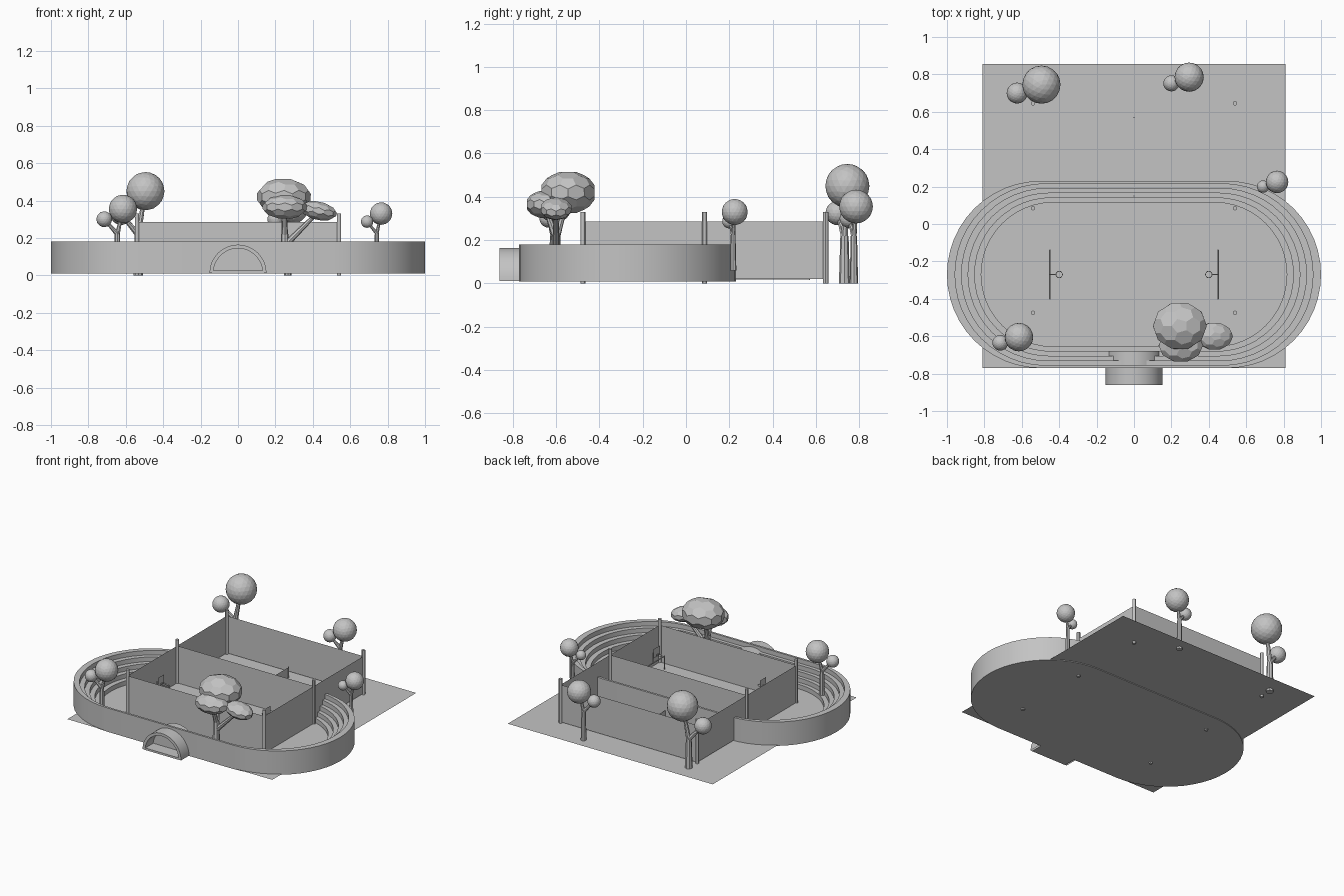
import bpy, bmesh, math
from mathutils import Vector, Matrix

cube = bpy.data.objects.get("Cube")
if cube:
    bpy.data.objects.remove(cube)

grey = bpy.data.materials.new("plain grey")
grey.diffuse_color = (0.55, 0.55, 0.55, 1)
grey.use_nodes = True
grey.node_tree.nodes["Principled BSDF"].inputs["Base Color"].default_value = (0.55, 0.55, 0.55, 1)


def finish(name, bm, smooth=False):
    mesh = bpy.data.meshes.new(name)
    bm.to_mesh(mesh)
    bm.free()
    mesh.materials.append(grey)
    ob = bpy.data.objects.new(name, mesh)
    bpy.context.collection.objects.link(ob)
    if smooth:
        bpy.ops.object.select_all(action='DESELECT')
        ob.select_set(True)
        bpy.context.view_layer.objects.active = ob
        bpy.ops.object.shade_smooth_by_angle(angle=math.radians(30))
    return ob


def sheet(name, points):
    bm = bmesh.new()
    bm.faces.new([bm.verts.new(p) for p in points])
    return finish(name, bm)


def fence(name, a, b, low, high):
    return sheet(name, [(*a, low), (*b, low), (*b, high), (*a, high)])


def add_rod(bm, a, b, r1, r2, sides=8):
    a, b = Vector(a), Vector(b)
    turn = (b - a).to_track_quat('Z', 'Y').to_matrix().to_4x4()
    bmesh.ops.create_cone(bm, cap_ends=True, segments=sides, radius1=r1, radius2=r2,
                          depth=(b - a).length, matrix=Matrix.Translation((a + b) / 2) @ turn)


def rods(name, paths, r1, r2=None, sides=8):
    bm = bmesh.new()
    for a, b in paths:
        add_rod(bm, a, b, r1, r2 or r1, sides)
    return finish(name, bm, True)


def ball(name, centre, radius):
    bm = bmesh.new()
    bmesh.ops.create_icosphere(bm, subdivisions=3, radius=radius,
                               matrix=Matrix.Translation(centre))
    return finish(name, bm)


def faceted_crown(name, centre, size, tilt=0):
    # Broad five and six sided facets
    ico = bmesh.new()
    bmesh.ops.create_icosphere(ico, subdivisions=2, radius=1)
    bm = bmesh.new()
    for f in ico.faces:
        bm.verts.new(f.calc_center_median().normalized())
    ico.free()
    bmesh.ops.convex_hull(bm, input=bm.verts[:])
    bmesh.ops.dissolve_limit(bm, angle_limit=math.radians(12), verts=bm.verts[:], edges=bm.edges[:])
    place = Matrix.Translation(centre) @ Matrix.Rotation(tilt, 4, 'Y') @ Matrix.Diagonal((*size, 1))
    bmesh.ops.transform(bm, matrix=place, verts=bm.verts[:])
    return finish(name, bm)


# Stepped bowl: loops of an oval joined into risers and treads
CY = -0.27


def oval(bm, half_x, half_y, z, n=24):
    ring = []
    for side, start in ((1, -math.pi / 2), (-1, math.pi / 2)):
        for i in range(n + 1):
            t = start + math.pi * i / n
            ring.append(bm.verts.new((side * (half_x - half_y) + half_y * math.cos(t),
                                      CY + half_y * math.sin(t), z)))
    return ring


bm = bmesh.new()
loops = [oval(bm, 1, 0.5, 0.01), oval(bm, 1, 0.5, 0.18)]
STEPS = 5
z = 0.18
for i in range(STEPS):
    k = i / (STEPS - 1)
    half_x, half_y = 0.957 - 0.14 * k, 0.485 - 0.1 * k
    loops.append(oval(bm, half_x, half_y, z))
    z -= 0.16 / STEPS
    loops.append(oval(bm, half_x, half_y, z))
for a, b in zip(loops, loops[1:]):
    for i in range(len(a)):
        j = (i + 1) % len(a)
        bm.faces.new((a[i], a[j], b[j], b[i]))
bm.faces.new(loops[0][::-1])
bm.faces.new(loops[-1])
finish("stepped_bowl", bm, True)

sheet("ground", [(-0.81, -0.77, 0.015), (0.81, -0.77, 0.015),
                 (0.81, 0.855, 0.015), (-0.81, 0.855, 0.015)])

# Arched entrance passing through the bowl wall
bm = bmesh.new()
N = 24
rows = []
for radius, y in ((0.152, -0.86), (0.152, -0.68), (0.132, -0.68), (0.132, -0.86)):
    rows.append([bm.verts.new((radius * math.cos(math.pi * i / N), y,
                               0.012 + radius * math.sin(math.pi * i / N))) for i in range(N + 1)])
for k in range(4):
    a, b = rows[k], rows[(k + 1) % 4]
    for i in range(N):
        bm.faces.new((a[i], a[i + 1], b[i + 1], b[i]))
bmesh.ops.recalc_face_normals(bm, faces=bm.faces[:])
finish("entrance_arch", bm, True)
bm = bmesh.new()
bmesh.ops.create_cube(bm, size=1, matrix=Matrix.Translation((0, -0.77, 0.018))
                      @ Matrix.Diagonal((0.28, 0.18, 0.014, 1)))
finish("entrance_floor", bm)

# Court fences and their posts
W, YS = 0.54, (-0.475, 0.085, 0.645)
for label, y in zip(("front", "middle", "back"), YS):
    fence(label + "_fence", (-W, y), (W, y), 0.02, 0.285)
    for side, x in (("left", W), ("right", -W)):
        rods(f"{label}_{side}_post", [((x, y, 0), (x, y, 0.33))], 0.012, sides=12)
for side, x in (("left", W), ("right", -W)):
    fence(side + "_fence", (x, YS[0]), (x, YS[2]), 0.02, 0.285)

# Net of the back court
fence("court_net", (0, 0.15), (0, 0.57), 0.018, 0.09)
rods("net_posts", [((0, y, 0.015), (0, y, 0.095)) for y in (0.15, 0.57)], 0.003)

# Goals with backboards and hoops above
for side, s in (("left", 1), ("right", -1)):
    x = s * 0.45
    y0, y1 = CY - 0.13, CY + 0.13
    rods(side + "_goal", [((x, y0, 0.02), (x, y0, 0.115)), ((x, y1, 0.02), (x, y1, 0.115)),
                          ((x, y0, 0.115), (x, y1, 0.115)), ((x, CY, 0.115), (x, CY, 0.19)),
                          ((x, CY, 0.19), (s * 0.42, CY, 0.19))], 0.004)
    bx = s * 0.42
    fence(side + "_backboard", (bx, CY - 0.035), (bx, CY + 0.035), 0.17, 0.235)
    ring = [(s * 0.4 + 0.018 * math.cos(t * math.pi / 6), CY + 0.018 * math.sin(t * math.pi / 6), 0.185)
            for t in range(12)]
    rods(side + "_hoop", list(zip(ring, ring[1:] + ring[:1])), 0.002, sides=5)


# Round trees: forked trunk, large crown and small crown
def round_tree(name, big, r_big, small, r_small, base_z):
    big, small = Vector(big), Vector(small)
    foot = big.lerp(small, 0.3)
    foot.z = base_z
    fork = foot.copy()
    fork.z = small.z - r_small * 1.9
    t = r_big * 0.25
    rods(name + "_trunk", [(foot, fork)], t, t * 0.75)
    rods(name + "_branches", [(fork, big), (fork, small)], t * 0.7, t * 0.35)
    ball(name + "_large_crown", big, r_big)
    ball(name + "_small_crown", small, r_small)


round_tree("back_right_tree", (-0.495, 0.745, 0.45), 0.102, (-0.625, 0.70, 0.325), 0.056, 0)
round_tree("back_left_tree", (0.295, 0.785, 0.355), 0.078, (0.2, 0.752, 0.3), 0.043, 0)
round_tree("side_left_tree", (0.765, 0.225, 0.33), 0.06, (0.69, 0.2, 0.287), 0.033, 0.06)
round_tree("front_right_tree", (-0.615, -0.605, 0.355), 0.076, (-0.715, -0.635, 0.3), 0.042, 0.03)

# Spreading tree by the entrance
faceted_crown("spreading_tree_top_crown", (0.245, -0.545, 0.42), (0.146, 0.13, 0.1))
faceted_crown("spreading_tree_front_crown", (0.25, -0.65, 0.365), (0.12, 0.09, 0.065))
faceted_crown("spreading_tree_side_crown", (0.43, -0.6, 0.345), (0.1, 0.075, 0.05), 0.2)
rods("spreading_tree_trunk", [((0.25, -0.605, 0.03), (0.25, -0.6, 0.22))], 0.026, 0.02)
rods("spreading_tree_branches", [((0.25, -0.6, 0.21), (0.24, -0.55, 0.38)),
                                 ((0.25, -0.6, 0.21), (0.25, -0.65, 0.35)),
                                 ((0.26, -0.6, 0.17), (0.42, -0.6, 0.33))], 0.018, 0.01)
